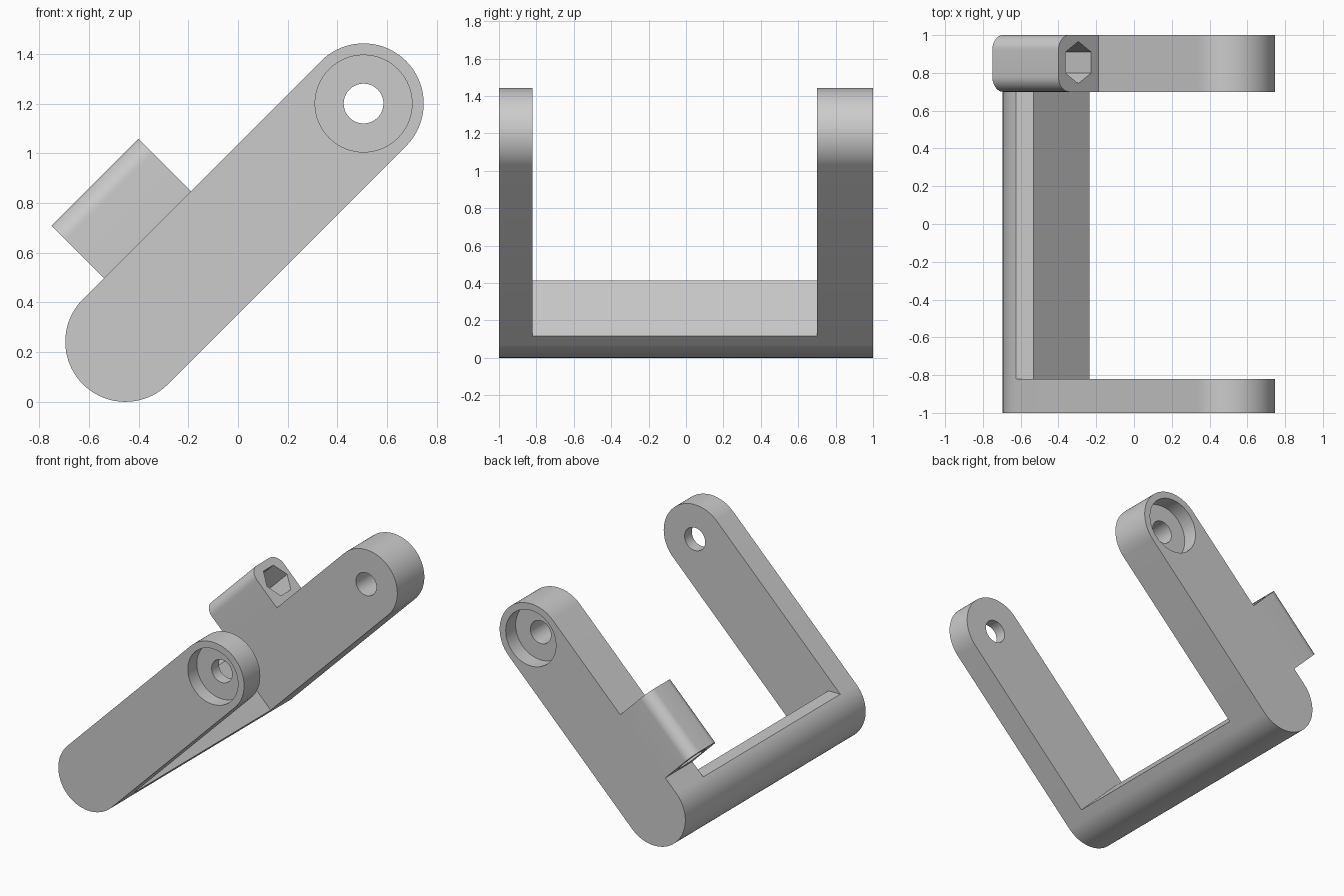
import bpy, bmesh
from math import pi, cos, sin, radians
from mathutils import Vector

if "Cube" in bpy.data.objects:
    bpy.data.objects.remove(bpy.data.objects["Cube"])

# Single flat grey
grey = bpy.data.materials.new("plain_grey")
grey.use_nodes = True
colour = (0.6, 0.6, 0.6, 1)
grey.diffuse_color = colour
grey.node_tree.nodes["Principled BSDF"].inputs["Base Color"].default_value = colour

# Bracket frame: u runs up the arms, v is square to them, y is depth
R = 0.242
U = Vector((1, 0, 1)).normalized()
V = Vector((-1, 0, 1)).normalized()
Y = Vector((0, 1, 0))
PIVOT = Vector((-0.453, 0, R))
LENGTH = 1.355
FRONT, FRONT_IN, BACK_IN, BACK = -1, -0.82, 0.7, 1


def at(u, v, y):
    return PIVOT + U * u + V * v + Y * y


def arc(cu, cv, r, start, end, steps):
    """Points on an arc, angles in degrees."""
    angles = [radians(start + (end - start) * i / steps) for i in range(steps + 1)]
    return [(cu + r * cos(a), cv + r * sin(a)) for a in angles]


def prism(name, points, travel):
    """Extrude a closed outline along a vector."""
    bm = bmesh.new()
    face = bm.faces.new([bm.verts.new(p) for p in points])
    result = bmesh.ops.extrude_face_region(bm, geom=[face])
    moved = [g for g in result["geom"] if isinstance(g, bmesh.types.BMVert)]
    bmesh.ops.translate(bm, verts=moved, vec=travel)
    bmesh.ops.recalc_face_normals(bm, faces=bm.faces)
    mesh = bpy.data.meshes.new(name)
    bm.to_mesh(mesh)
    bm.free()
    mesh.materials.append(grey)
    obj = bpy.data.objects.new(name, mesh)
    bpy.context.collection.objects.link(obj)
    return obj


def side_prism(name, outline, y0, y1):
    return prism(name, [at(u, v, y0) for u, v in outline], Y * (y1 - y0))


def activate(obj):
    bpy.ops.object.select_all(action='DESELECT')
    obj.select_set(True)
    bpy.context.view_layer.objects.active = obj


def cut(obj, cutter):
    cutter.hide_render = True
    mod = obj.modifiers.new("cut", 'BOOLEAN')
    mod.operation = 'DIFFERENCE'
    mod.solver = 'EXACT'
    mod.object = cutter
    activate(obj)
    bpy.ops.object.modifier_apply(modifier=mod.name)
    bpy.data.objects.remove(cutter)


def smooth(obj):
    activate(obj)
    bpy.ops.object.shade_smooth_by_angle(angle=radians(30))


# Two rounded arms, each with a pin hole and an outer counterbore
slot = arc(0, 0, R, 90, 270, 40) + arc(LENGTH, 0, R, -90, 90, 40)
hole = arc(LENGTH, 0, 0.08, 0, 360, 48)[:-1]
bore = arc(LENGTH, 0, 0.195, 0, 360, 64)[:-1]
for name, y0, y1, bore0, bore1 in (
        ("front_arm", FRONT, FRONT_IN, FRONT - 0.1, FRONT + 0.1),
        ("back_arm", BACK_IN, BACK, BACK - 0.11, BACK + 0.1)):
    arm = side_prism(name, slot, y0, y1)
    cut(arm, side_prism("counterbore_cutter", bore, bore0, bore1))
    cut(arm, side_prism("pin_cutter", hole, y0 - 0.1, y1 + 0.1))
    smooth(arm)

# Crossbar: rounded outside, flat inner face, level ledge on top
CUT_U = 0.065
ledge = [(CUT_U, -R), (CUT_U, R - CUT_U)]
crossbar = side_prism("crossbar", arc(0, 0, R, 90, 270, 40) + ledge, FRONT_IN, BACK_IN)
smooth(crossbar)

# Side block with two rounded outer edges and a hexagonal through-hole
TOP, FILLET, U0, U1 = 0.54, 0.08, 0.12, 0.615
outline = [(BACK, R)]
outline += arc(BACK - FILLET, TOP - FILLET, FILLET, 0, 90, 12)
outline += arc(BACK_IN + FILLET, TOP - FILLET, FILLET, 90, 180, 12)
outline += [(BACK_IN, R)]
block = prism("side_block", [at(U0, v, y) for y, v in outline], U * (U1 - U0))
hexagon = arc((BACK + BACK_IN) / 2 + 0.005, (TOP + R) / 2, 0.111, 0, 360, 6)[:-1]
cut(block, prism("hex_cutter", [at(U0 - 0.1, v, y) for y, v in hexagon],
                 U * (U1 - U0 + 0.2)))
smooth(block)
